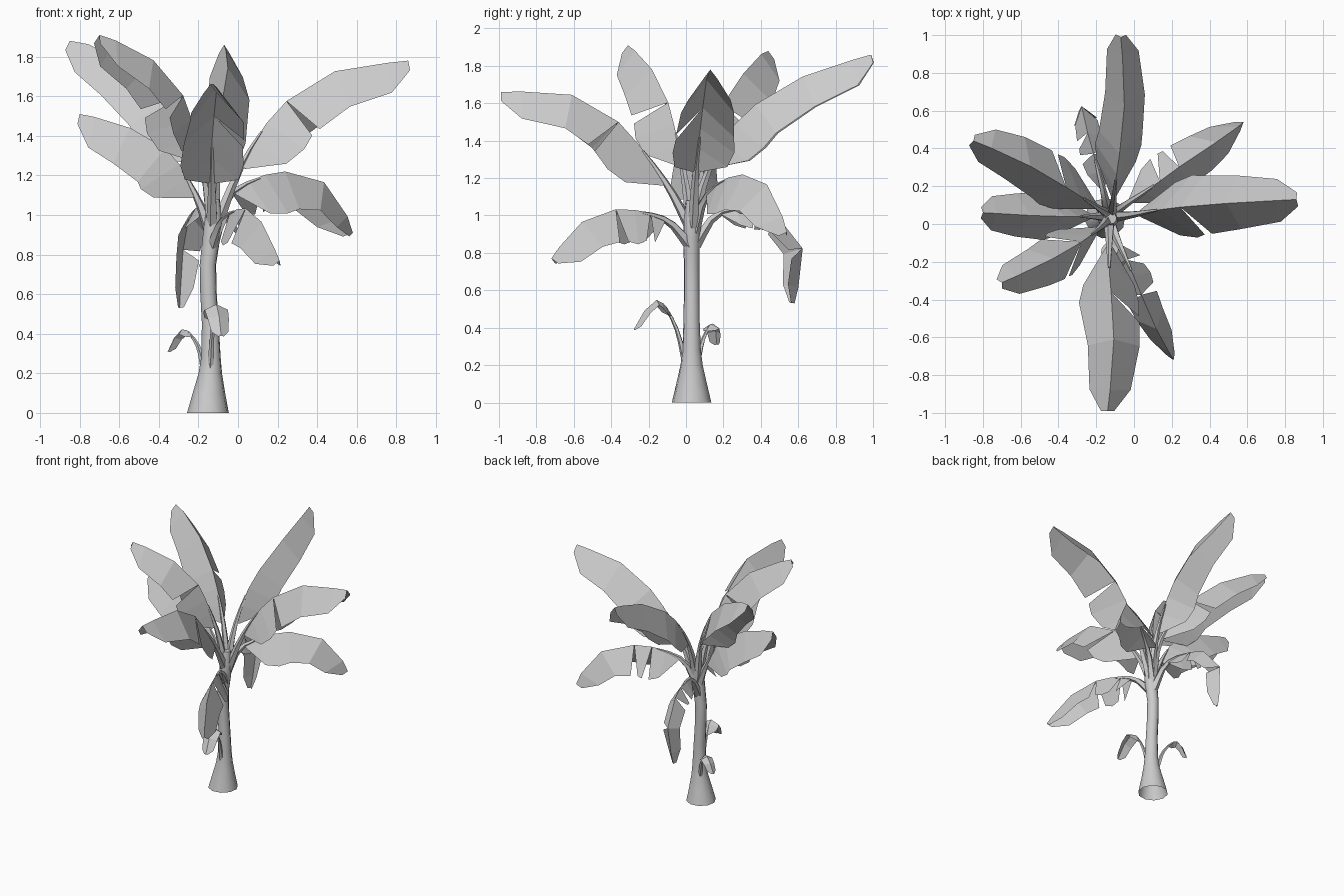
import bpy, math
from mathutils import Vector as V

if "Cube" in bpy.data.objects:
    bpy.data.objects.remove(bpy.data.objects["Cube"])

Z = V((0, 0, 1))
# blade outline: (position along blade, relative half width)
OUTLINE = [(0, .14), (.12, .92), (.24, 1.08), (.38, 1.02), (.65, .93), (.9, .74), (1, .24)]


def make(name, verts, faces, angle=40):
    me = bpy.data.meshes.new(name)
    me.from_pydata(verts, [], faces)
    ob = bpy.data.objects.new(name, me)
    bpy.context.collection.objects.link(ob)
    bpy.ops.object.select_all(action='DESELECT')
    ob.select_set(True)
    bpy.context.view_layer.objects.active = ob
    bpy.ops.object.shade_smooth_by_angle(angle=math.radians(angle))
    return ob


def tube(path, radii, sides, axis=None):
    """Rings along a path, capped at the far end and open at the start."""
    verts, faces = [], []
    for i, (p, r) in enumerate(zip(path, radii)):
        t = axis or (path[min(i + 1, len(path) - 1)] - path[max(i - 1, 0)]).normalized()
        u = t.orthogonal().normalized() if abs(t.z) > .999 else t.cross(Z).normalized()
        w = u.cross(t)
        for k in range(sides):
            a = math.tau * k / sides
            verts.append(p + (u * math.cos(a) + w * math.sin(a)) * r)
    for i in range(len(path) - 1):
        for k in range(sides):
            a, b = i * sides + k, i * sides + (k + 1) % sides
            faces.append((a, b, b + sides, a + sides))
    faces.append(tuple(range(len(verts) - sides, len(verts))))
    return verts, faces


def smooth_path(pts):
    """Dense Catmull-Rom samples with running length."""
    p = [V(q) for q in pts]
    p = [2 * p[0] - p[1]] + p + [2 * p[-1] - p[-2]]
    out = []
    for i in range(1, len(p) - 2):
        a, b, c, d = p[i - 1:i + 3]
        for k in range(12):
            t = k / 12
            out.append(.5 * (2 * b + (c - a) * t + (2 * a - 5 * b + 4 * c - d) * t * t
                             + (3 * b - a - 3 * c + d) * t ** 3))
    out.append(p[-2])
    lens = [0]
    for a, b in zip(out, out[1:]):
        lens.append(lens[-1] + (b - a).length)
    return out, lens


def leaf(name, pts, width, start, droop=52, tears=((), ()), stem=.032, gap=.025):
    path, lens = smooth_path(pts)

    def at(f):
        s = f * lens[-1]
        for i in range(len(path) - 1):
            if lens[i + 1] >= s - 1e-9:
                k = (s - lens[i]) / (lens[i + 1] - lens[i])
                return path[i].lerp(path[i + 1], k), (path[i + 1] - path[i]).normalized()

    flat = path[-1] - path[0]
    left = V((-flat.y, flat.x, 0)).normalized()
    # stalk
    end, n = start + (1 - start) * .2, 5
    centre = [at(end * i / n)[0] - Z * .008 for i in range(n + 1)]
    verts, faces = tube(centre, [stem + (.007 - stem) * i / n for i in range(n + 1)], 5)
    # two drooping halves, split at the tears
    a = math.radians(droop)
    for side, cuts in zip((1, -1), tears):
        prev = None
        for i, (f, w) in enumerate(OUTLINE):
            p, t = at(start + (1 - start) * f)
            up = t.cross(left).normalized()
            edge = p + (left * side * math.cos(a) - up * math.sin(a)) * w * width
            before, after = edge, edge
            if i in cuts:
                before, after = edge - t * gap, edge + t * gap
            base = len(verts)
            verts += [p, before, after]
            if prev is not None:
                q = (prev, base, base + 1, prev + 2)
                faces.append(q if side < 0 else q[::-1])
            prev = base
    return make(name, verts, faces)


# trunk: z, x, radius
rings = [(0, -.152, .107), (.1, -.147, .083), (.2, -.14, .06), (.28, -.137, .05), (.45, -.14, .043),
         (.62, -.15, .042), (.75, -.152, .042), (.88, -.135, .045), (.98, -.125, .045), (1.08, -.122, .03)]
v, f = tube([V((x, .03, z)) for z, x, r in rings], [r for z, x, r in rings], 10, Z)
make("trunk", v, f)

# upright leaves
leaf("leaf_back", [(-.12, .04, .95), (-.11, .12, 1.25), (-.09, .28, 1.51), (-.06, .5, 1.68), (-.05, .72, 1.78),
                   (-.07, .99, 1.86)], .22, .23, 59)
leaf("leaf_front", [(-.13, .02, .95), (-.13, -.1, 1.17), (-.13, -.27, 1.4), (-.11, -.48, 1.6),
                    (-.11, -.72, 1.66), (-.14, -.99, 1.66)], .245, .19, 53, ((3,), ()))
leaf("leaf_right", [(-.11, .04, .95), (-.01, .05, 1.2), (.1, .07, 1.4), (.25, .09, 1.58), (.5, .11, 1.73),
                    (.86, .13, 1.78)], .255, .23, 53, ((), (3,)))
leaf("leaf_left_front", [(-.13, .03, .95), (-.18, -.02, 1.28), (-.3, -.11, 1.65), (-.5, -.22, 1.83),
                         (-.7, -.31, 1.91)], .22, .26, 57, ((3,), (3,)))
leaf("leaf_left_back", [(-.13, .05, .95), (-.18, .08, 1.25), (-.32, .17, 1.54), (-.5, .28, 1.72),
                        (-.68, .37, 1.84), (-.85, .44, 1.88)], .235, .24, 56, ((), (3,)))
leaf("leaf_left", [(-.14, .04, .92), (-.21, .04, 1.1), (-.32, .04, 1.29), (-.45, .04, 1.39), (-.62, .05, 1.47),
                   (-.8, .06, 1.51)], .245, .2, 60)

# old arching leaves
leaf("arching_leaf_back_right", [(-.13, .04, .9), (-.05, .1, 1.1), (.1, .2, 1.19), (.25, .31, 1.22),
                                 (.4, .41, 1.19), (.52, .49, 1.07), (.58, .54, .91)], .22, .22, 58, ((2, 3), ()))
leaf("arching_leaf_front", [(-.13, .02, .85), (-.08, -.1, .98), (0, -.28, 1.03), (.07, -.45, 1.02),
                            (.14, -.6, .93), (.21, -.72, .77)], .19, .2, 64, ((1, 3), (1, 3)))
leaf("arching_leaf_back", [(-.14, .05, .85), (-.16, .16, 1.01), (-.2, .32, 1.04), (-.25, .5, .99),
                           (-.28, .63, .8), (-.295, .58, .53)], .12, .2, 57, ((2, 3), (2, 4)))

# small shoots low on the trunk
leaf("shoot_left", [(-.17, .06, .22), (-.2, .09, .34), (-.26, .13, .42), (-.31, .155, .4), (-.355, .165, .31)],
     .05, .45, 30, stem=.018)
leaf("shoot_front", [(-.14, .0, .2), (-.13, -.05, .4), (-.115, -.13, .54), (-.1, -.2, .52), (-.085, -.28, .39)],
     .065, .45, 25, stem=.018)
